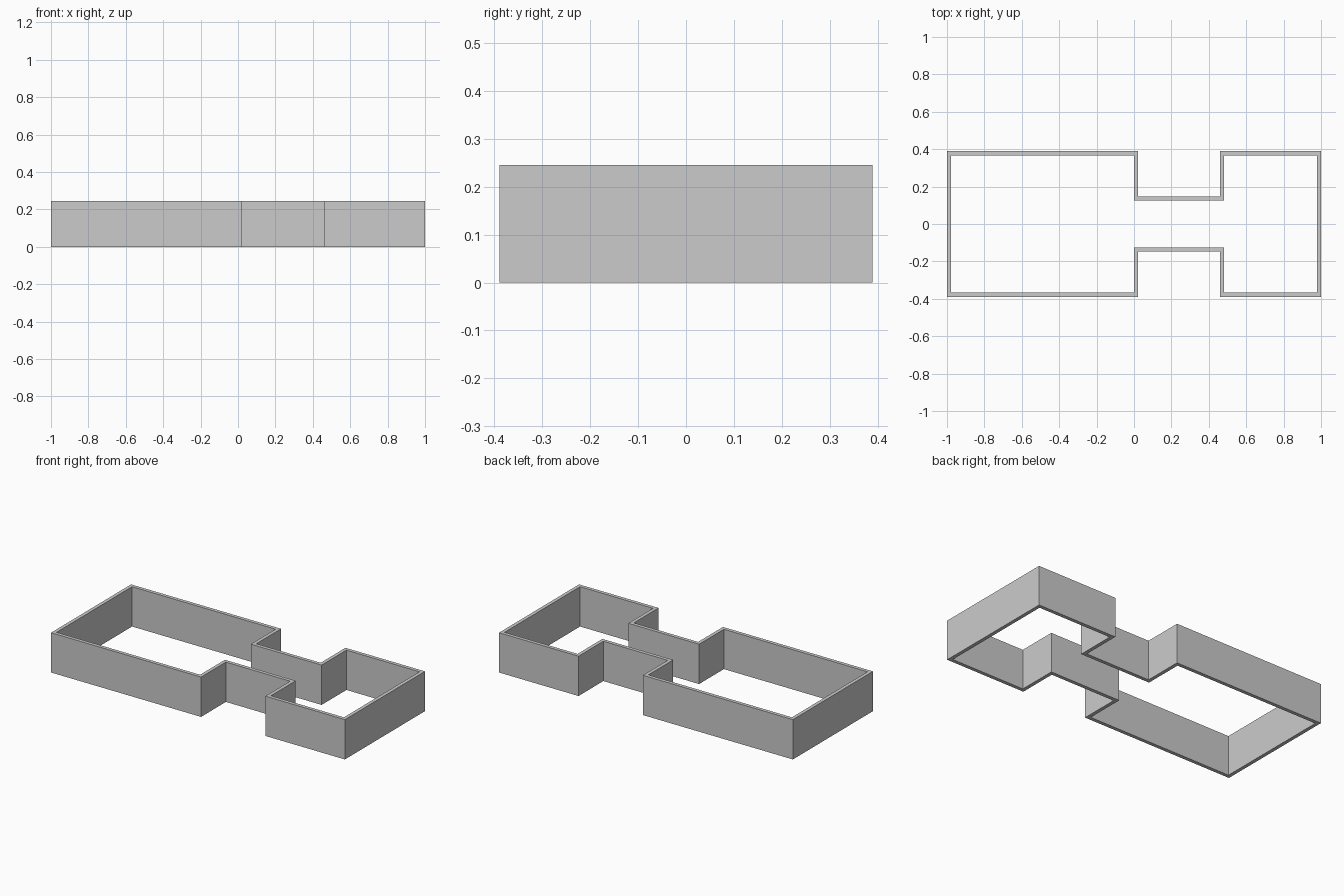
import bpy, bmesh

if "Cube" in bpy.data.objects:
    bpy.data.objects.remove(bpy.data.objects["Cube"])

HEIGHT = 0.245
THICK = 0.022


def outline(t):
    """Two rooms joined by a neck, inset by t; front half mirrored to the back."""
    half = [(-1 + t, 0.389 - t), (0.021 - t, 0.389 - t),
            (0.021 - t, 0.148 - t), (0.459 + t, 0.148 - t),
            (0.459 + t, 0.389 - t), (1 - t, 0.389 - t)]
    return [(x, -y) for x, y in half] + half[::-1]


# One continuous wall: matching outer and inner loops, bridged into solid strips
bm = bmesh.new()
rings = [[bm.verts.new((x, y, z)) for x, y in outline(t)]
         for t, z in ((0, 0), (0, HEIGHT), (THICK, HEIGHT), (THICK, 0))]
n = len(rings[0])
for k in range(4):
    a, b = rings[k], rings[(k + 1) % 4]
    for i in range(n):
        j = (i + 1) % n
        bm.faces.new((a[i], a[j], b[j], b[i]))
bmesh.ops.recalc_face_normals(bm, faces=bm.faces)

mesh = bpy.data.meshes.new("perimeter_wall")
bm.to_mesh(mesh)
bm.free()
wall = bpy.data.objects.new("perimeter_wall", mesh)
bpy.context.collection.objects.link(wall)
